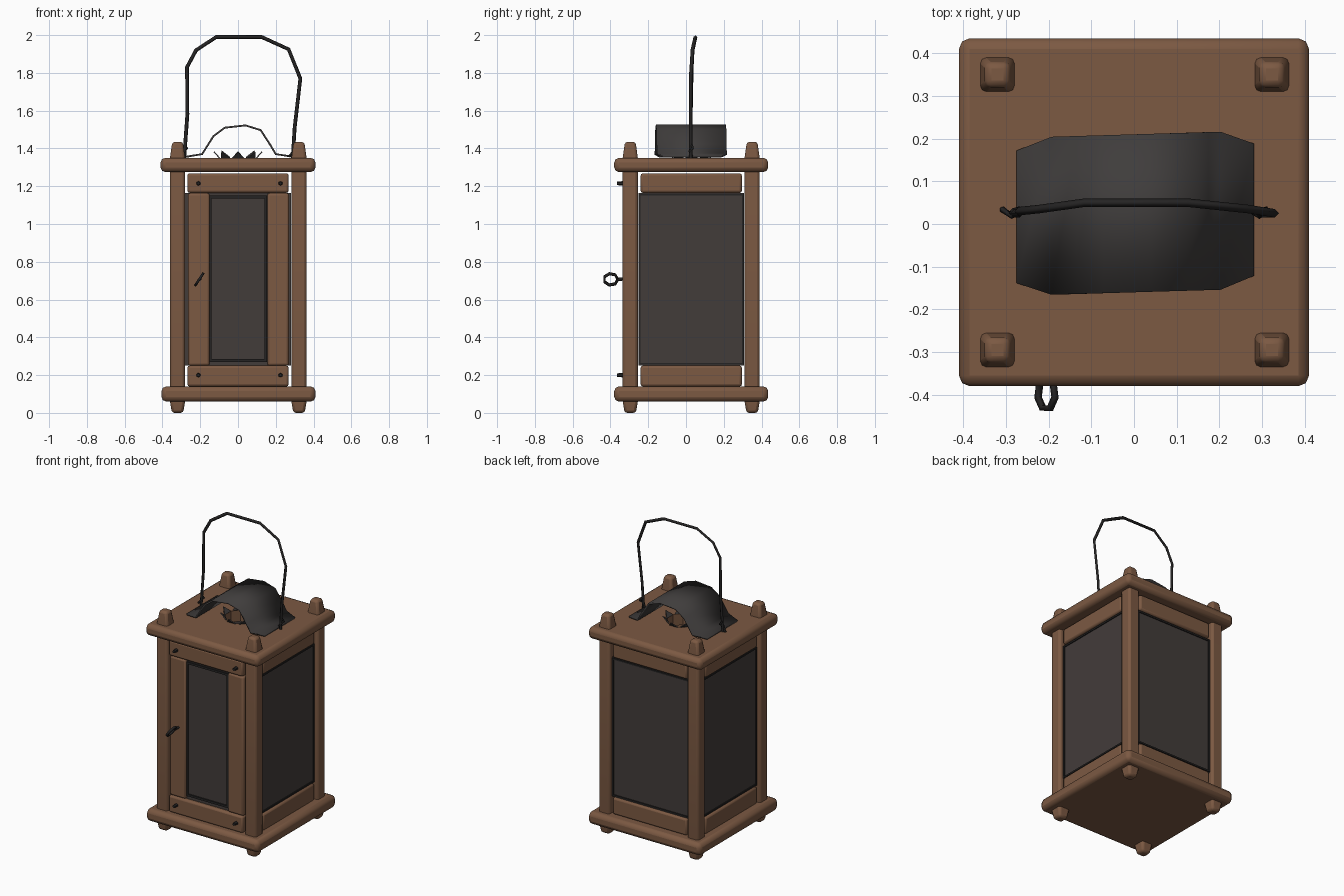
import bpy, bmesh, math
from mathutils import Vector, Matrix

if "Cube" in bpy.data.objects:
    bpy.data.objects.remove(bpy.data.objects["Cube"])


def material(name, r, g, b):
    m = bpy.data.materials.new(name)
    m.use_nodes = True
    m.diffuse_color = (r, g, b, 1)
    bsdf = m.node_tree.nodes["Principled BSDF"]
    bsdf.inputs["Base Color"].default_value = (r, g, b, 1)
    bsdf.inputs["Roughness"].default_value = 0.8
    return m


WOOD = material("brown wood", 0.2, 0.1, 0.055)
PANE = material("smoky pane", 0.055, 0.045, 0.042)
TIN = material("dark tin", 0.05, 0.046, 0.045)
IRON = material("black iron", 0.018, 0.017, 0.017)


def finish(name, bm, mat, bevel=0, segments=2):
    bmesh.ops.recalc_face_normals(bm, faces=bm.faces)
    mesh = bpy.data.meshes.new(name)
    bm.to_mesh(mesh)
    bm.free()
    mesh.materials.append(mat)
    ob = bpy.data.objects.new(name, mesh)
    bpy.context.collection.objects.link(ob)
    if bevel:
        mod = ob.modifiers.new("Rounding", "BEVEL")
        mod.width, mod.segments = bevel, segments
        bpy.ops.object.select_all(action="DESELECT")
        bpy.context.view_layer.objects.active = ob
        ob.select_set(True)
        bpy.ops.object.shade_smooth_by_angle(angle=math.radians(50))
    return ob


def box(name, lo, hi, mat, bevel=0, turn=Matrix()):
    lo, hi = Vector(lo), Vector(hi)
    bm = bmesh.new()
    bmesh.ops.create_cube(bm, size=1)
    size = Matrix.Diagonal((*(hi - lo), 1))
    bm.transform(turn @ Matrix.Translation((lo + hi) / 2) @ size)
    return finish(name, bm, mat, bevel)


def wire(name, points, radius, closed=False):
    curve = bpy.data.curves.new(name, "CURVE")
    curve.dimensions = "3D"
    curve.bevel_depth, curve.bevel_resolution = radius, 0
    curve.use_fill_caps = True
    line = curve.splines.new("POLY")
    line.points.add(len(points) - 1)
    for p, co in zip(line.points, points):
        p.co = (*co, 1)
    line.use_cyclic_u = closed
    curve.materials.append(IRON)
    ob = bpy.data.objects.new(name, curve)
    bpy.context.collection.objects.link(ob)


# Base and roof boards
box("base_board", (-0.405, -0.38, 0.06), (0.41, 0.435, 0.14), WOOD, 0.025)
roof = box("roof_board", (-0.41, -0.38, 1.275), (0.41, 0.435, 1.35), WOOD, 0.025)

# Round smoke hole through the roof
bm = bmesh.new()
bmesh.ops.create_cone(bm, cap_ends=True, segments=10, radius1=0.1, radius2=0.1, depth=0.3)
bm.transform(Matrix.Translation((0, 0.03, 1.31)))
cutter = finish("smoke_hole_cutter", bm, WOOD)
cutter.hide_render = True
cutter.hide_set(True)
cut = roof.modifiers.new("Smoke hole", "BOOLEAN")
cut.object, cut.operation = cutter, "DIFFERENCE"

# Corner posts with narrowed ends poking through the boards
CY = 0.028
for side, x in (("right", -0.32), ("left", 0.323)):
    for end, y in (("front", -0.295), ("back", 0.35)):
        bm = bmesh.new()
        rings = []
        for z, h in ((0, 0.03), (0.06, 0.04), (1.35, 0.04), (1.435, 0.028)):
            rings.append([bm.verts.new((x + h * a, y + h * b, z))
                          for a, b in ((-1, -1), (1, -1), (1, 1), (-1, 1))])
        for low, high in zip(rings, rings[1:]):
            for i in range(4):
                j = (i + 1) % 4
                bm.faces.new((low[i], low[j], high[j], high[i]))
        bm.faces.new(rings[0])
        bm.faces.new(rings[-1])
        finish(f"{end}_{side}_post", bm, WOOD, 0.014)


def frame(name, turn, half_w, z0, z1, front, mat, width):
    """Four thin strips around an opening that faces -y before turning."""
    back = front + 0.012
    for s in (-1, 1):
        xs = sorted((s * half_w, s * (half_w - width)))
        box(f"{name}_upright", (xs[0], front, z0), (xs[1], back, z1), mat, 0, turn)
        zz = (z0, z0 + width) if s < 0 else (z1 - width, z1)
        box(f"{name}_bar", (-half_w, front, zz[0]), (half_w, back, zz[1]), mat, 0, turn)


# Rails on all four walls, panes on the three closed walls
for wall, angle in (("front", 0), ("left", 90), ("back", 180), ("right", 270)):
    turn = Matrix.Translation((0, CY, 0)) @ Matrix.Rotation(math.radians(angle), 4, "Z")
    face = -0.365 if wall == "front" else -0.35
    for label, z0, z1 in (("lower", 0.14, 0.25), ("upper", 1.165, 1.268)):
        box(f"{wall}_{label}_rail", (-0.268, face, z0), (0.268, -0.3, z1), WOOD, 0.012, turn)
    if wall != "front":
        box(f"{wall}_pane", (-0.28, -0.335, 0.25), (0.28, -0.315, 1.165), PANE, 0, turn)
        frame(f"{wall}_pane_edge", turn, 0.278, 0.255, 1.16, -0.341, IRON, 0.01)

# Door: two stiles, a pane and its edging
box("door_right_stile", (-0.265, -0.33, 0.25), (-0.15, -0.28, 1.163), WOOD, 0.012)
box("door_left_stile", (0.155, -0.33, 0.25), (0.27, -0.28, 1.163), WOOD, 0.012)
box("door_pane", (-0.155, -0.312, 0.25), (0.16, -0.295, 1.163), PANE)
frame("door_pane_edge", Matrix(), 0.154, 0.27, 1.15, -0.32, IRON, 0.014)

# Nails through the front rails
for x in (-0.21, 0.225):
    for z in (0.2, 1.215):
        bm = bmesh.new()
        bmesh.ops.create_cone(bm, cap_ends=True, segments=6, radius1=0.013,
                              radius2=0.009, depth=0.04)
        bm.transform(Matrix.Translation((x, -0.345, z)) @ Matrix.Rotation(math.pi / 2, 4, "X"))
        finish("rail_nail", bm, IRON)

# Door ring on a short stem
slant = Vector((0.55, 0, 0.83))
middle = Vector((-0.205, -0.398, 0.707))
ring = [middle + 0.037 * (math.cos(t) * Vector((0, 1, 0)) + math.sin(t) * slant)
        for t in (i * math.tau / 7 for i in range(7))]
wire("door_ring", ring, 0.009, True)
wire("door_ring_stem", [ring[0], (-0.2, -0.32, 0.71)], 0.009)

# Bent tin hood with clipped corners
profile = [(-0.275, 1.356), (-0.19, 1.37), (-0.13, 1.465), (-0.07, 1.51), (0.04, 1.522),
           (0.12, 1.497), (0.17, 1.42), (0.2, 1.37), (0.28, 1.358)]
bm = bmesh.new()
rows = []
for i, (x, z) in enumerate(profile):
    clip = 0.03 if i in (0, len(profile) - 1) else 0
    shift = 0.03 * x
    rows.append([bm.verts.new((x, -0.16 + shift + clip, z)),
                 bm.verts.new((x, 0.21 + shift - clip, z))])
for a, b in zip(rows, rows[1:]):
    bm.faces.new((a[0], b[0], b[1], a[1]))
hood = finish("smoke_hood", bm, TIN)
hood.data.shade_smooth()
sheet = hood.modifiers.new("Sheet", "SOLIDIFY")
sheet.thickness, sheet.offset = 0.01, 0

# Torn tin tabs standing around the smoke hole
bm = bmesh.new()
for i in range(8):
    t = i * math.tau / 8
    spots = ((0.1, -0.33, 1.35), (0.1, 0.33, 1.35), (0.125, 0, 1.385))
    bm.faces.new([bm.verts.new((r * math.cos(t + d), 0.03 + r * math.sin(t + d), z))
                  for r, d, z in spots])
tabs = finish("smoke_hole_tabs", bm, TIN)
tabs.modifiers.new("Sheet", "SOLIDIFY").thickness = 0.006

# Carrying wire and its twisted ends
wire("handle", [(-0.285, 0.025, 1.35), (-0.268, 0.025, 1.58), (-0.27, 0.03, 1.83),
                (-0.222, 0.035, 1.92), (-0.115, 0.05, 1.99), (0.125, 0.05, 1.99),
                (0.268, 0.035, 1.925), (0.33, 0.025, 1.77), (0.3, 0.025, 1.51),
                (0.29, 0.025, 1.35)], 0.01)
for x in (-0.285, 0.295):
    wire("handle_twist", [(x - 0.025, 0.035, 1.358), (x, 0.018, 1.385),
                          (x + 0.015, 0.035, 1.4), (x, 0.03, 1.42)], 0.007)
